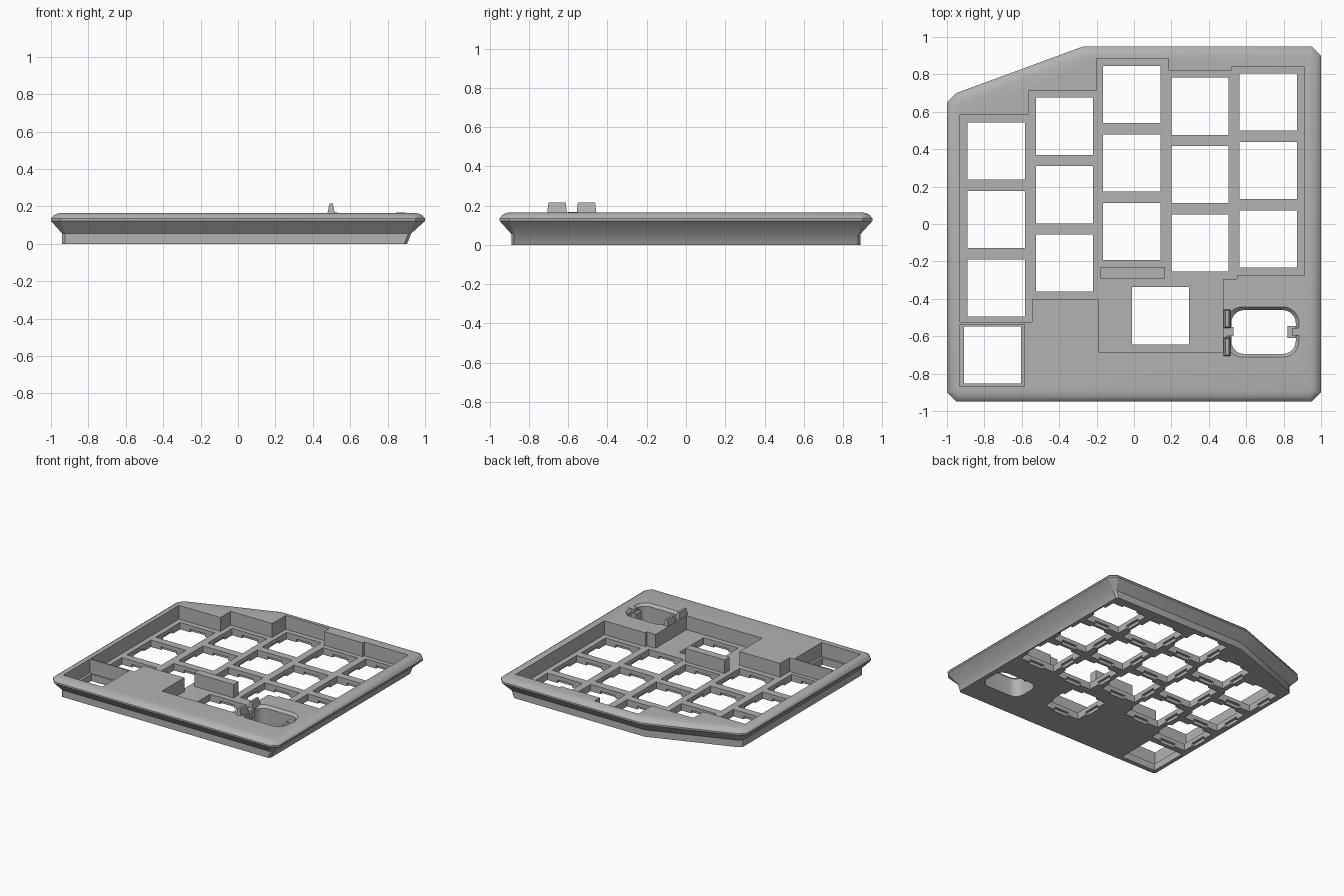
import bpy, bmesh, math
from mathutils import Vector

if "Cube" in bpy.data.objects:
    bpy.data.objects.remove(bpy.data.objects["Cube"], do_unlink=True)

grey = bpy.data.materials.new("plain grey")
grey.use_nodes = True
grey.diffuse_color = (0.45, 0.45, 0.45, 1)
grey.node_tree.nodes["Principled BSDF"].inputs["Base Color"].default_value = (0.45, 0.45, 0.45, 1)

TOP, FLOOR = 0.165, 0.055
HOLE = 0.306


def loft(name, rings):
    """Closed solid through a stack of matching rings."""
    bm = bmesh.new()
    loops = [[bm.verts.new(p) for p in ring] for ring in rings]
    n = len(loops[0])
    for low, high in zip(loops, loops[1:]):
        for i in range(n):
            j = (i + 1) % n
            bm.faces.new((low[i], low[j], high[j], high[i]))
    bm.faces.new(loops[0])
    bm.faces.new(loops[-1])
    bmesh.ops.recalc_face_normals(bm, faces=bm.faces)
    mesh = bpy.data.meshes.new(name)
    bm.to_mesh(mesh)
    bm.free()
    mesh.materials.append(grey)
    obj = bpy.data.objects.new(name, mesh)
    bpy.context.scene.collection.objects.link(obj)
    return obj


def prism(name, outline, z0, z1):
    return loft(name, [[(x, y, z) for x, y in outline] for z in (z0, z1)])


def rect(x0, x1, y0, y1):
    return [(x0, y0), (x1, y0), (x1, y1), (x0, y1)]


def centred(cx, cy, w, d):
    return rect(cx - w / 2, cx + w / 2, cy - d / 2, cy + d / 2)


def inset(outline, d):
    """Mitred inset of a counter-clockwise outline."""
    pts = [Vector(p) for p in outline]
    result = []
    for i, p in enumerate(pts):
        a = (p - pts[i - 1]).normalized()
        b = (pts[(i + 1) % len(pts)] - p).normalized()
        na, nb = Vector((-a.y, a.x)), Vector((-b.y, b.x))
        result.append(p + (na + nb) * d / (1 + na.dot(nb)))
    return result


def rounded(x0, x1, y0, y1, r, z):
    corners = [(x1 - r, y1 - r), (x0 + r, y1 - r), (x0 + r, y0 + r), (x1 - r, y0 + r)]
    ring = []
    for k, (cx, cy) in enumerate(corners):
        for s in range(7):
            a = math.pi / 2 * (k + s / 6)
            ring.append((cx + r * math.cos(a), cy + r * math.sin(a), z))
    return ring


# Case: narrow foot, flared lip, rounded top edge; the right foot wall slopes
outline = [(-1, -.9), (-.95, -.95), (.95, -.95), (1, -.9), (1, .9), (.95, .95),
           (-.27, .95), (-.95, .7), (-1, .65)]
levels = [(0, .06, .036), (.055, .06, .014), (.122, 0, 0), (.135, 0, 0),
          (.15, .012, 0), (.16, .028, 0), (TOP, .05, 0)]
case = loft("case", [[(p.x - (shift if p.x > .8 else 0), p.y, z) for p in inset(outline, d)]
                     for z, d, shift in levels])

# Stepped pocket around the keys, and the small pocket at the front corner
pocket = [(-.93, .585), (-.565, .585), (-.565, .715), (-.2, .715), (-.2, .885),
          (.185, .885), (.185, .82), (.525, .82), (.525, .84), (.912, .84),
          (.912, -.275), (.55, -.275), (.55, -.295), (.475, -.295), (.475, -.685),
          (-.19, -.685), (-.19, -.405), (-.545, -.405), (-.545, -.525), (-.93, -.525)]
cutters = [prism("pocket_cutter", pocket, FLOOR, .3),
           prism("corner_pocket_cutter", rect(-.93, -.585, -.87, -.537), FLOOR, .3),
           prism("corner_hole_cutter", centred(-.757, -.7, HOLE, HOLE), -.1, .1)]

# Switch holes with clip notches under the plate
columns = [(-.737, .39), (-.372, .523), (-.012, .692), (.353, .63), (.718, .652)]
centres = [(x, y - row * .366) for x, y in columns for row in range(3)] + [(.142, -.49)]
for cx, cy in centres:
    cutters.append(prism("switch_cutter", centred(cx, cy, HOLE, HOLE), -.1, .1))
    cutters.append(prism("notch_cutter", centred(cx, cy, HOLE + .04, .13), -.05, .024))
    cutters.append(prism("notch_cutter", centred(cx, cy, .13, HOLE + .04), -.05, .024))

# Rounded cable port with a bevelled mouth
mouth = (.49, .885, -.715, -.44)
inner = (.52, .865, -.695, -.46)
cutters.append(loft("port_cutter", [rounded(*inner, .07, -.1), rounded(*inner, .07, .145),
                                    rounded(*mouth, .09, TOP + .003)]))

helpers = bpy.data.collections.new("cutters")
for c in cutters:
    helpers.objects.link(c)
    c.hide_render = True
cut = case.modifiers.new("cutouts", 'BOOLEAN')
cut.operation = 'DIFFERENCE'
cut.operand_type = 'COLLECTION'
cut.collection = helpers
cut.solver = 'EXACT'
bpy.context.view_layer.update()
case.data = bpy.data.meshes.new_from_object(
    case.evaluated_get(bpy.context.evaluated_depsgraph_get()))
case.modifiers.clear()
for c in cutters:
    bpy.data.objects.remove(c, do_unlink=True)
bpy.data.collections.remove(helpers)

# Divider standing in the pocket
prism("divider", rect(-.18, .165, -.292, -.23), FLOOR - .01, TOP - .003)

# Tapered clip blocks beside the cable port
for side, (y0, y1) in (("front", (-.707, -.607)), ("back", (-.557, -.457))):
    loft(side + "_clip", [[(x, y, z) for x, y in rect(.498 - w, .498 + w, y0 + t, y1 - t)]
                          for z, w, t in ((.1, .019, 0), (TOP, .019, 0), (.215, .009, .006))])

# Small bars across the port ends, and the low ledge inside it
prism("left_port_bar", rect(.487, .533, -.6, -.55), .1, TOP + .002)
prism("right_port_bar", rect(.845, .895, -.595, -.555), .1, TOP + .002)
prism("port_ledge", rect(.82, .87, -.61, -.545), .05, .14)

for obj in bpy.data.objects:
    obj.select_set(obj == case)
bpy.context.view_layer.objects.active = case
bpy.ops.object.shade_smooth_by_angle(angle=math.radians(28))
